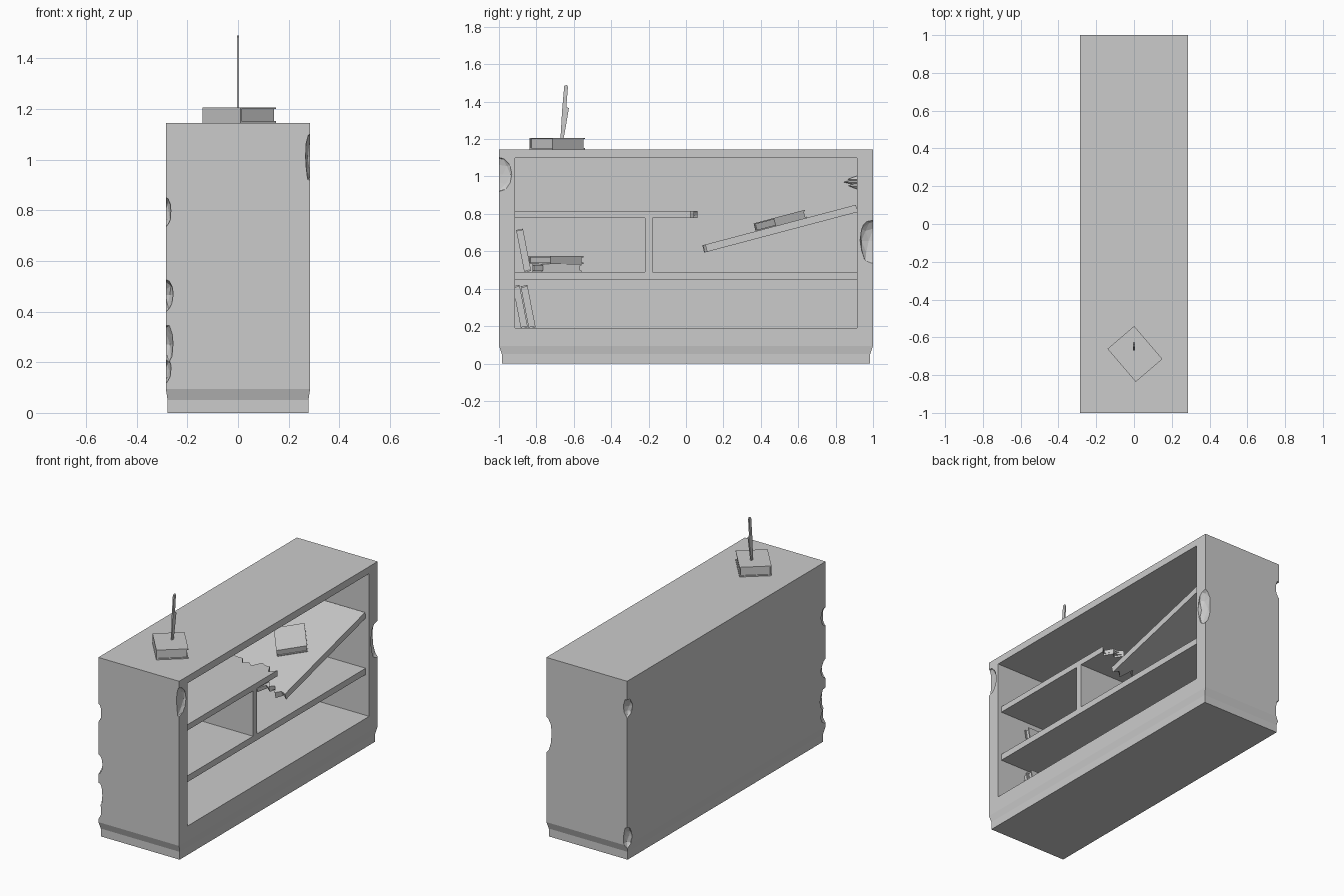
import bpy, bmesh, math, random
from mathutils import Matrix, Vector

if "Cube" in bpy.data.objects:
    bpy.data.objects.remove(bpy.data.objects["Cube"])

random.seed(4)
grey = bpy.data.materials.new("plain_grey")
grey.diffuse_color = (0.6, 0.6, 0.6, 1)
grey.use_nodes = True
grey.node_tree.nodes["Principled BSDF"].inputs["Base Color"].default_value = grey.diffuse_color


def finish(name, bm, matrix=Matrix()):
    bmesh.ops.recalc_face_normals(bm, faces=bm.faces)
    me = bpy.data.meshes.new(name)
    bm.to_mesh(me)
    bm.free()
    me.materials.append(grey)
    ob = bpy.data.objects.new(name, me)
    ob.matrix_world = matrix
    bpy.context.collection.objects.link(ob)
    return ob


def add_box(bm, lo, hi):
    lo, hi = Vector(lo), Vector(hi)
    m = Matrix.Translation((lo + hi) / 2) @ Matrix.Diagonal((*(hi - lo), 1))
    bmesh.ops.create_cube(bm, size=1, matrix=m)


def box(name, lo, hi):
    bm = bmesh.new()
    add_box(bm, lo, hi)
    return finish(name, bm)


def prism(bm, pts, direction):
    face = bm.faces.new([bm.verts.new(p) for p in pts])
    ext = bmesh.ops.extrude_face_region(bm, geom=[face])["geom"]
    bmesh.ops.translate(bm, vec=direction,
                        verts=[v for v in ext if isinstance(v, bmesh.types.BMVert)])


def cut(target, cutter):
    mod = target.modifiers.new("cut", 'BOOLEAN')
    mod.operation, mod.solver, mod.object = 'DIFFERENCE', 'EXACT', cutter
    bpy.context.view_layer.update()
    dg = bpy.context.evaluated_depsgraph_get()
    me = bpy.data.meshes.new_from_object(target.evaluated_get(dg))
    target.modifiers.clear()
    target.data = me
    bpy.data.objects.remove(cutter)


# case: stacked rectangular rings give the recessed plinth and its chamfer
bm = bmesh.new()
rings = []
for hx, hy, z in ((.278, .985, 0), (.278, .985, .05), (.285, 1, .095), (.285, 1, 1.145)):
    rings.append([bm.verts.new((sx * hx, sy * hy, z))
                  for sx, sy in ((-1, -1), (1, -1), (1, 1), (-1, 1))])
bm.faces.new(rings[0])
bm.faces.new(rings[-1])
for a, b in zip(rings, rings[1:]):
    for i in range(4):
        j = (i + 1) % 4
        bm.faces.new((a[i], a[j], b[j], b[i]))
case = finish("bookcase_case", bm)
cut(case, box("opening_cutter", (-.255, -.915, .19), (.4, .915, 1.10)))

# chipped corners: lumpy ellipsoids (side x, side y, z, reach x, reach y, half height)
for sx, sy, z, rx, ry, rz in (
        (1, -1, 1.01, .022, .08, .10), (1, 1, .655, .04, .08, .12),
        (-1, -1, .795, .025, .05, .065), (-1, -1, .465, .03, .05, .065),
        (-1, -1, .27, .03, .06, .085), (-1, -1, .17, .025, .05, .055),
        (-1, 1, .97, .03, .06, .06), (-1, 1, .14, .03, .05, .07)):
    bm = bmesh.new()
    bmesh.ops.create_icosphere(bm, subdivisions=2, radius=1)
    for v in bm.verts:
        v.co *= random.uniform(.88, 1.08)
        v.co = Vector((v.co.x * rx + sx * .287, v.co.y * ry + sy * 1.002, v.co.z * rz + z))
    cut(case, finish("chip_cutter", bm))

# intact shelf and divider
box("lower_shelf", (-.26, -.918, .45), (.26, .918, .49))
box("divider", (-.26, -.22, .485), (.26, -.18, .785))


# broken boards: three thin layers, each with its own jagged end
def broken_board(name, length, thick, matrix, jag):
    bm = bmesh.new()
    layers, teeth = 3, 16
    for k in range(layers):
        pts = [(-.26, 0), (.26, 0)]
        for i in range(teeth + 1):
            x = .26 - .52 * i / teeth
            slant = .5 * abs(math.sin(i * .55 + 1.3))
            pts.append((x, length - jag * (slant + (i % 2) * random.uniform(.2, .5))))
        z = thick * k / layers
        prism(bm, [(x, y, z) for x, y in pts], (0, 0, thick / layers))
    finish(name, bm, matrix)


broken_board("broken_shelf_left", 1.0, .037,
             Matrix.Translation((0, -.918, .779)), .12)
tilt = math.radians(14.8)
# the fallen half hangs from the right wall, its jagged end pointing to -y
fallen = (Matrix.Translation((0, .918, .81)) @ Matrix.Rotation(tilt, 4, 'X')
          @ Matrix.Rotation(math.pi, 4, 'Z'))
broken_board("broken_shelf_fallen", .87, .04, fallen, .12)

# splintered wood at the upper back corner
bm = bmesh.new()
for dz, ln in ((-.02, .05), (0, .075), (.015, .055)):
    m = (Matrix.Translation((-.24, .92 - ln / 2, .97 + dz))
         @ Matrix.Rotation(math.pi / 2, 4, 'X'))
    bmesh.ops.create_cone(bm, cap_ends=True, segments=4, radius1=.02, radius2=.001,
                          depth=ln, matrix=m)
finish("corner_splinters", bm)


# books: two covers, a spine and slightly inset pages, base centred at the origin
def book(name, w, l, t, matrix):
    bm = bmesh.new()
    c, i = .007, .006
    add_box(bm, (-w / 2, -l / 2, 0), (w / 2, l / 2, c))
    add_box(bm, (-w / 2, -l / 2, t - c), (w / 2, l / 2, t))
    add_box(bm, (-w / 2, -l / 2, c), (-w / 2 + c, l / 2, t - c))
    add_box(bm, (-w / 2 + c, -l / 2 + i, c), (w / 2 - i, l / 2 - i, t - c))
    finish(name, bm, matrix)


def placed(x, y, z, turn):
    return Matrix.Translation((x, y, z)) @ Matrix.Rotation(math.radians(turn), 4, 'Z')


book("top_book", .186, .23, .062, placed(.005, -.688, 1.145, 40.6))
book("stack_book_lower", .18, .22, .042, placed(-.02, -.69, .49, 17))
book("stack_book_upper", .18, .23, .042, placed(-.02, -.695, .532, 40))
slope = (Matrix.Translation((.02, .51, .742)) @ Matrix.Rotation(tilt, 4, 'X')
         @ Matrix.Rotation(math.radians(38), 4, 'Z'))
book("fallen_book", .18, .22, .045, slope)

# leaning books, their tops resting towards the left wall
for n, (y, z) in enumerate(((-.85, .608), (-.868, .307), (-.826, .307))):
    lean = (Matrix.Translation((-.01, y, z))
            @ Matrix.Rotation(math.radians(90 + 11), 4, 'X'))
    book("leaning_book_%d" % (n + 1), .19, .23, .037, lean)

# thin blade stuck upright in the top book
bm = bmesh.new()
blade = [(-.672, 1.19), (-.655, 1.20), (-.642, 1.27), (-.626, 1.365), (-.64, 1.372),
         (-.631, 1.48), (-.638, 1.49), (-.651, 1.484), (-.662, 1.36)]
prism(bm, [(-.004, y, z) for y, z in blade], (.008, 0, 0))
finish("stuck_blade", bm)
